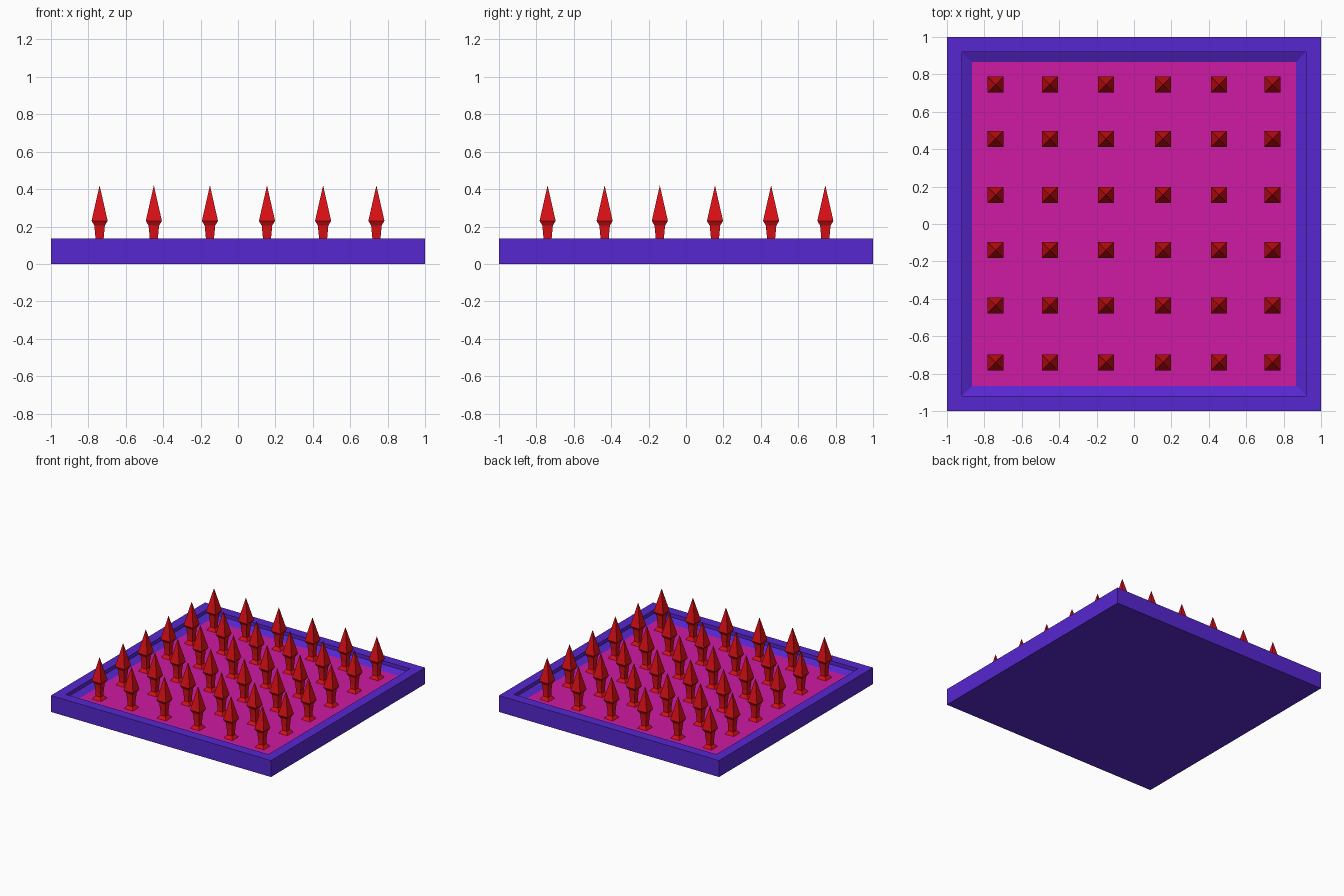
import bpy, bmesh

if "Cube" in bpy.data.objects:
    bpy.data.objects.remove(bpy.data.objects["Cube"])

def material(name, rgb):
    m = bpy.data.materials.new(name)
    m.diffuse_color = (*rgb, 1)
    m.use_nodes = True
    m.node_tree.nodes["Principled BSDF"].inputs["Base Color"].default_value = m.diffuse_color
    return m

purple = material("purple", (0.095, 0.02, 0.63))
pink = material("pink", (0.62, 0.01, 0.36))
red = material("red", (0.70, 0.005, 0.008))

def square_loft(bm, profile, cx=0, cy=0):
    """Stack square rings of (half width, z); half width 0 closes to a point."""
    previous = None
    for half, z in profile:
        if half == 0:
            ring = [bm.verts.new((cx, cy, z))] * 4
        else:
            ring = [bm.verts.new((cx + sx * half, cy + sy * half, z))
                    for sx, sy in ((-1, -1), (1, -1), (1, 1), (-1, 1))]
        if previous is None:
            bm.faces.new(ring[::-1])
        else:
            for i in range(4):
                j = (i + 1) % 4
                corners = [previous[i], previous[j], ring[j]]
                if half:
                    corners.append(ring[i])
                bm.faces.new(corners)
        previous = ring
    return previous

def make_object(name, bm, *mats):
    mesh = bpy.data.meshes.new(name)
    bm.to_mesh(mesh)
    bm.free()
    for m in mats:
        mesh.materials.append(m)
    obj = bpy.data.objects.new(name, mesh)
    bpy.context.collection.objects.link(obj)
    return obj

# Tray: outer walls, flat rim, short inner wall, sloped edge, pink floor
FLOOR = 0.08
bm = bmesh.new()
inner = square_loft(bm, [(1, 0), (1, 0.135), (0.92, 0.135), (0.92, 0.105), (0.865, FLOOR)])
bm.faces.new(inner).material_index = 1
make_object("tray", bm, purple, pink)

# Spike: flared foot, thin stem, flared collar, pyramid head
spike_profile = [(0.04, FLOOR), (0.022, 0.105), (0.022, 0.14),
                 (0.028, 0.205), (0.043, 0.23), (0, 0.42)]
bm = bmesh.new()
square_loft(bm, spike_profile)
first = make_object("spike", bm, red)
spike_mesh = first.data
bpy.data.objects.remove(first)

# Six by six grid of spikes
xs = [-0.74, -0.45, -0.15, 0.155, 0.455, 0.74]
ys = [-0.74, -0.435, -0.14, 0.155, 0.455, 0.745]
for r, y in enumerate(ys):
    for c, x in enumerate(xs):
        spike = bpy.data.objects.new(f"spike_{r + 1}_{c + 1}", spike_mesh)
        spike.location = (x, y, 0)
        bpy.context.collection.objects.link(spike)
